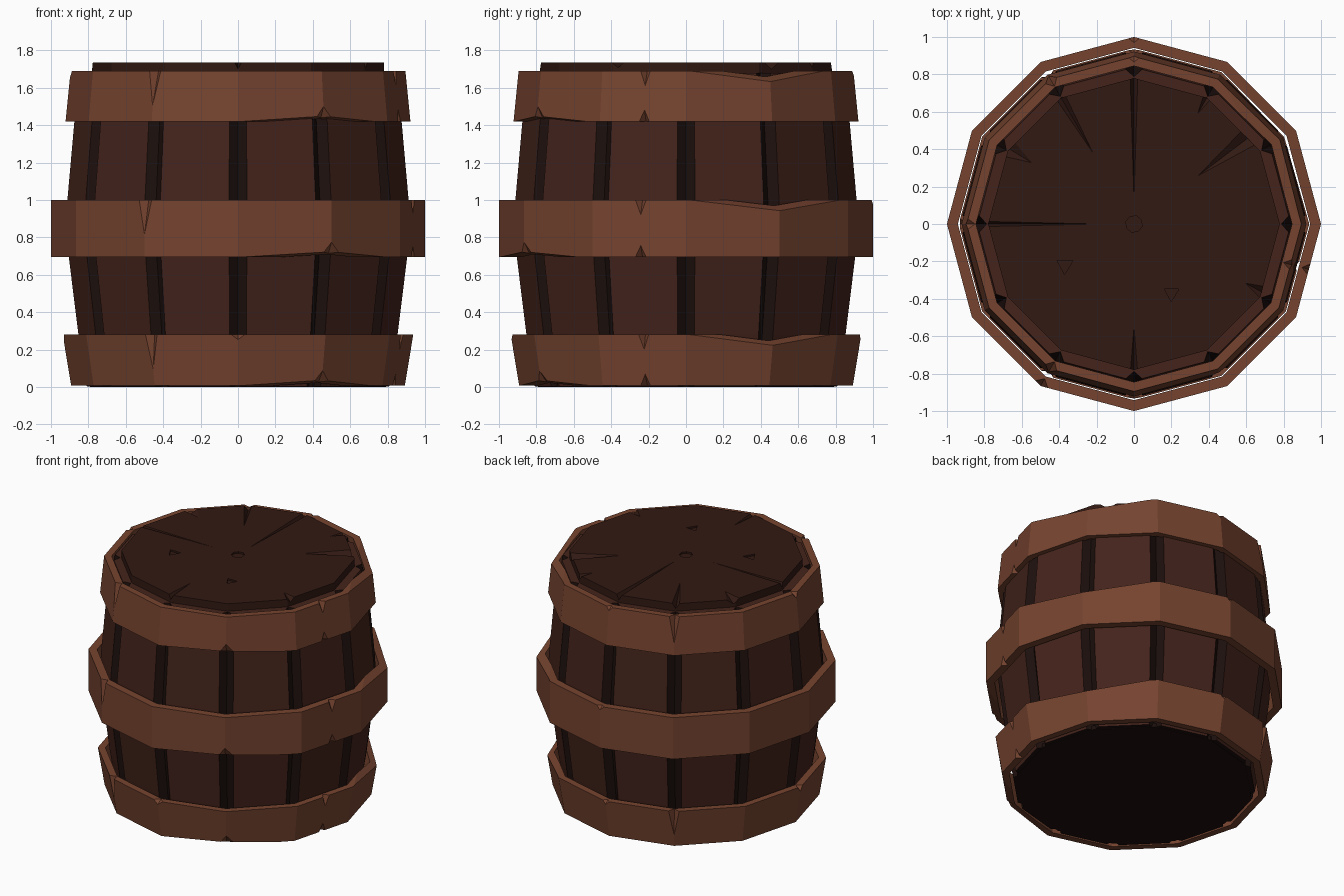
import bpy, bmesh
from math import cos, sin, radians

if "Cube" in bpy.data.objects:
    bpy.data.objects.remove(bpy.data.objects["Cube"])

SIDES = 12


def material(name, rgb):
    m = bpy.data.materials.new(name)
    m.diffuse_color = (*rgb, 1)
    m.use_nodes = True
    m.node_tree.nodes["Principled BSDF"].inputs["Base Color"].default_value = m.diffuse_color
    return m


HOOP = material("hoop_wood", (0.18, 0.057, 0.029))
STAVE = material("stave_wood", (0.058, 0.017, 0.011))
LID = material("lid_wood", (0.032, 0.010, 0.0065))
DARK = material("groove_dark", (0.012, 0.005, 0.004))


def P(r, a, z):
    """Point on a 12-sided outline whose corners have radius r."""
    r *= cos(radians(15)) / cos(radians(a % 30 - 15))
    return (r * cos(radians(a)), r * sin(radians(a)), z)


def finish(name, bm, mats):
    bmesh.ops.recalc_face_normals(bm, faces=bm.faces)
    me = bpy.data.meshes.new(name)
    bm.to_mesh(me)
    bm.free()
    for m in mats:
        me.materials.append(m)
    ob = bpy.data.objects.new(name, me)
    bpy.context.collection.objects.link(ob)
    return ob


def hull(points):
    bm = bmesh.new()
    for p in points:
        bm.verts.new(p)
    res = bmesh.ops.convex_hull(bm, input=bm.verts)
    junk = {g for g in res["geom_interior"] + res["geom_unused"]
            if isinstance(g, bmesh.types.BMVert)}
    bmesh.ops.delete(bm, geom=list(junk), context="VERTS")
    ob = finish("cutter", bm, [])
    ob.hide_render = True
    return ob


def carve(ob, cutters):
    """Subtract the cutters, bake the result and remove the helpers."""
    for c in cutters:
        mod = ob.modifiers.new("chip", "BOOLEAN")
        mod.operation, mod.solver, mod.object = "DIFFERENCE", "EXACT", c
    dg = bpy.context.evaluated_depsgraph_get()
    me = bpy.data.meshes.new_from_object(ob.evaluated_get(dg))
    ob.modifiers.clear()
    ob.data = me
    for c in cutters:
        bpy.data.objects.remove(c)


# Staves: bulging body with a V groove at every corner
def body():
    profile = [(0.82, 0.004), (0.865, 0.28), (0.918, 0.7), (0.93, 0.87),
               (0.925, 1.0), (0.887, 1.42), (0.838, 1.68)]
    bm = bmesh.new()
    rings = []
    for r, z in profile:
        ring = []
        for k in range(SIDES):
            a = 30 * k
            ring += [bm.verts.new(P(r, a - 3, z)),
                     bm.verts.new(P(r - 0.05, a, z)),
                     bm.verts.new(P(r, a + 3, z))]
        rings.append(ring)
    n = SIDES * 3
    for lo, hi in zip(rings, rings[1:]):
        for i in range(n):
            j = (i + 1) % n
            f = bm.faces.new((lo[i], lo[j], hi[j], hi[i]))
            f.material_index = 0 if i % 3 == 2 else 1
    bm.faces.new(rings[0]).material_index = 1
    bm.faces.new(rings[-1])
    finish("staves", bm, [STAVE, DARK])


# Hoops: (angle, left width, right width, inward depth, height, edge)
CHIPS = [
    (240, 2.5, 2.5, 0.045, 0.21, 1), (120, 2.5, 2.5, 0.045, 0.21, 1),
    (300, 30, 25, 0.03, 0.03, -1), (300, 4, 5, 0.045, 0.09, -1),
    (30, 30, 28, 0.035, 0.06, 1), (-14.5, 2, 2, 0.04, 0.09, 1),
    (-14.5, 2, 2, 0.04, 0.07, -1), (270, 2.5, 2.5, 0.045, 0.03, 1),
    (180, 2, 2, 0.045, 0.04, 1), (90, 2, 2, 0.03, 0.03, 1),
]


def hoop(name, z0, z1, r0, r1, t):
    bm = bmesh.new()
    section = [(r0, z0), (r1, z1), (r1 - t, z1), (r0 - t, z0)]
    rings = [[bm.verts.new(P(r, 30 * k, z)) for r, z in section]
             for k in range(SIDES)]
    for k in range(SIDES):
        a, b = rings[k], rings[(k + 1) % SIDES]
        for i in range(4):
            j = (i + 1) % 4
            bm.faces.new((a[i], b[i], b[j], a[j]))
    ob = finish(name, bm, [HOOP])
    cutters = []
    for ang, wl, wr, d, h, s in CHIPS:
        z, r = (z1, r1) if s > 0 else (z0, r0)
        slope = (r1 - r0) / (z1 - z0)
        rt = r - s * h * slope + 0.006
        pts = [P(rt, ang, z - s * h)]
        for e in (0, 0.04):
            pts += [P(r + 0.006, ang - wl, z + s * e),
                    P(r + 0.006, ang + wr, z + s * e),
                    P(r + 0.04, ang, z + s * e),
                    P(r - d, ang, z + s * e)]
        cutters.append(hull(pts))
    carve(ob, cutters)


# Lid and base discs
def disc(name, r, z0, z1, mat):
    bm = bmesh.new()
    lo, hi = [[bm.verts.new(P(r, 30 * k, z)) for k in range(SIDES)]
              for z in (z0, z1)]
    bm.faces.new(lo)
    bm.faces.new(hi)
    for k in range(SIDES):
        j = (k + 1) % SIDES
        bm.faces.new((lo[k], lo[j], hi[j], hi[k]))
    return finish(name, bm, [mat])


body()
hoop("top_hoop", 1.42, 1.69, 0.922, 0.895, 0.05)
hoop("middle_hoop", 0.695, 1.0, 1.0, 1.0, 0.058)
hoop("bottom_hoop", 0.008, 0.28, 0.892, 0.937, 0.05)
disc("base", 0.79, 0, 0.03, DARK)
lid = disc("lid", 0.78, 1.66, 1.735, LID)

# Lid cracks: (angle, inner radius, half width in degrees)
top = 1.735
cracks = [(90, 0.13, 1.5), (120, 0.44, 2), (180, 0.2, 1), (37, 0.44, 4),
          (149, 0.64, 4), (270, 0.55, 1.5), (332, 0.68, 3), (60, 0.68, 2)]
cuts = []
for a, r, w in cracks:
    pts = [P(r, a, top), P(r, a, top + 0.03), P(0.82, a, top - 0.04)]
    for s in (-w, w):
        pts += [P(0.82, a + s, top), P(0.82, a + s, top + 0.03)]
    cuts.append(hull(pts))

# Small gouges and the central dimple in the lid
for x, y, r, n in [(-0.37, -0.22, 0.05, 3), (0.2, -0.37, 0.045, 3), (0, 0, 0.045, 8)]:
    cuts.append(hull([(x + r * cos(6.2832 * i / n + 0.5), y + r * sin(6.2832 * i / n + 0.5), z)
                      for i in range(n) for z in (top - 0.012, top + 0.02)]))
carve(lid, cuts)
